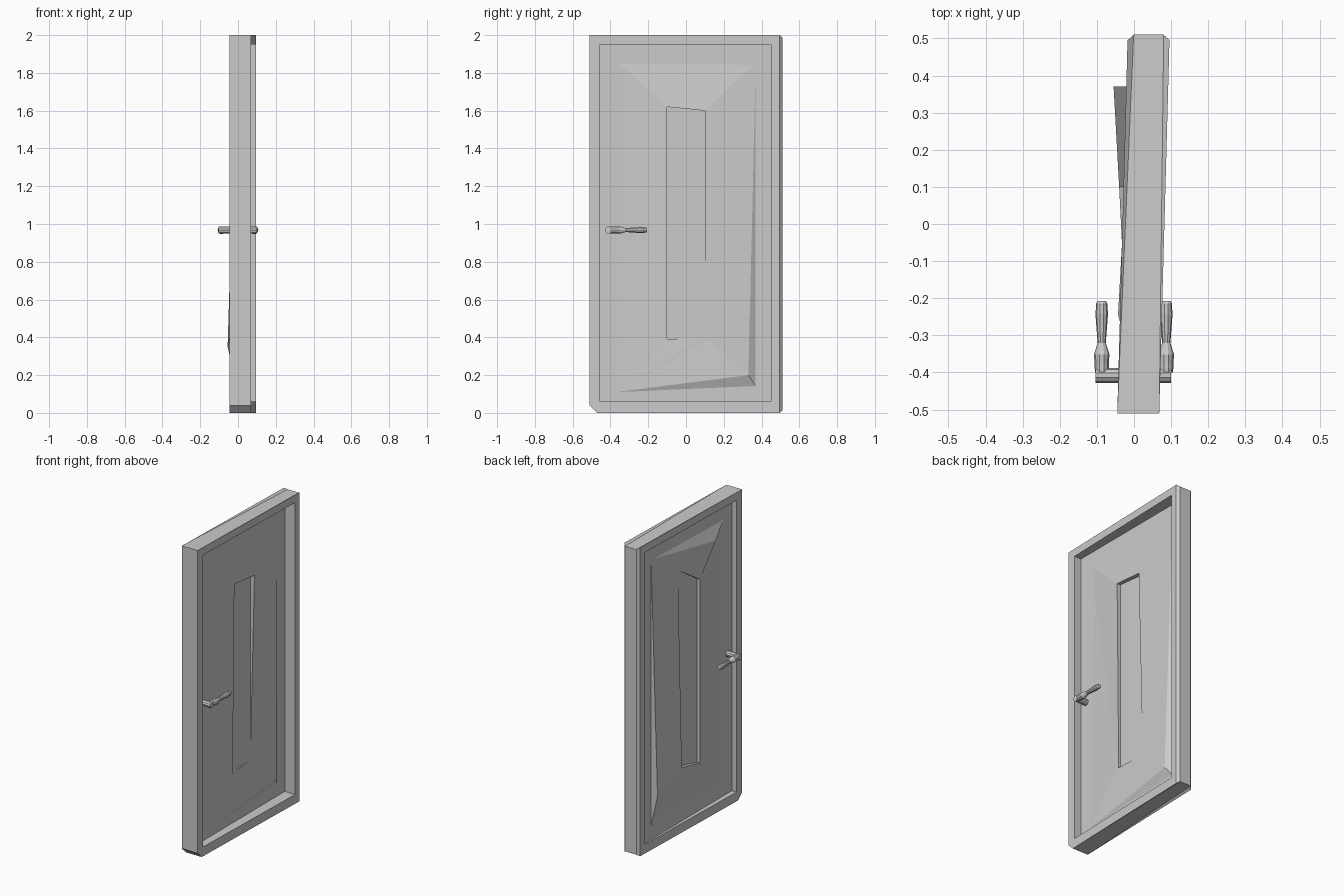
import bpy, bmesh, math

if "Cube" in bpy.data.objects:
    bpy.data.objects.remove(bpy.data.objects["Cube"])


def make_object(name, verts, faces):
    bm = bmesh.new()
    vs = [bm.verts.new(v) for v in verts]
    for f in faces:
        bm.faces.new([vs[i] for i in f])
    bmesh.ops.remove_doubles(bm, verts=bm.verts, dist=0.0005)
    bmesh.ops.recalc_face_normals(bm, faces=bm.faces)
    me = bpy.data.meshes.new(name)
    bm.to_mesh(me)
    bm.free()
    ob = bpy.data.objects.new(name, me)
    bpy.context.collection.objects.link(ob)
    return ob


# Door frame: a slightly skewed ring with one clipped corner and a chamfered hinge edge
HALF = 0.0565
def skew(side, y, inset=0.0):
    return 0.0255 + 0.0275 * y + side * (HALF - inset)

outer = [(-0.51, 0.04), (-0.47, 0), (0.495, 0), (0.495, 2), (-0.51, 2)]
inner = [(-0.455, 0.06), (-0.455, 0.06), (0.45, 0.06), (0.45, 1.95), (-0.455, 1.95)]
verts, faces = [], []
for (y, z), (iy, iz) in zip(outer, inner):
    hinge = y > 0
    my = 0.51 if hinge else y
    mz = min(max(z, 0.012), 1.988) if hinge else z
    cut = 0.016 if hinge else 0.0
    verts += [(skew(-1, iy), iy, iz), (skew(-1, y), y, z), (skew(-1, my, cut), my, mz),
              (skew(1, my, cut), my, mz), (skew(1, y), y, z), (skew(1, iy), iy, iz)]
n = len(outer)
bm_faces = []
for i in range(n):
    j = (i + 1) % n
    for k in range(6):
        m = (k + 1) % 6
        bm_faces.append((i * 6 + k, i * 6 + m, j * 6 + m, j * 6 + k))
make_object("door_frame", verts, bm_faces)

# Thin flat leaf set inside the frame
bpy.ops.mesh.primitive_cube_add(size=1, location=(0.005, -0.002, 1.005))
leaf = bpy.context.object
leaf.name = "door_leaf"
leaf.scale = (0.03, 0.93, 1.91)


# Uneven hewn panel on each side: sloping ring around a narrow sunken slot
def panel(name, ring, rim, extra, slopes, floor):
    v = ring + rim + extra + [(floor, y, z) for _, y, z in rim]
    base = len(ring + rim + extra)
    f = list(slopes)
    for i in range(4):
        j = (i + 1) % 4
        f.append((4 + i, 4 + j, base + j, base + i))
    return make_object(name, v, f)

panel("panel_right",
      [(0.018, -0.37, 1.865), (0.018, 0.37, 1.86), (0.019, 0.37, 0.14), (0.020, -0.37, 0.11)],
      [(0.044, -0.1, 1.62), (0.048, 0.1, 1.6), (0.018, 0.1, 0.4), (0.032, -0.1, 0.39)],
      [(0.045, 0.33, 0.2)],
      [(0, 1, 5, 4), (1, 2, 8), (1, 8, 6, 5), (2, 3, 8), (3, 7, 6, 8), (0, 4, 7), (0, 7, 3)],
      0.017)
panel("panel_left",
      [(-0.009, 0.37, 1.87), (-0.009, -0.37, 1.85), (-0.009, -0.37, 0.13), (-0.009, 0.37, 0.15)],
      [(-0.012, 0.1, 1.7), (-0.03, -0.1, 1.57), (-0.03, -0.1, 0.38), (-0.04, 0.1, 0.43)],
      [(-0.055, 0.37, 0.35), (-0.043, -0.245, 1.77)],
      [(0, 9, 1), (0, 8, 3), (0, 9, 5, 4), (9, 1, 5), (1, 2, 6, 5),
       (2, 3, 7, 6), (3, 8, 7), (0, 4, 7, 8)],
      -0.007)

# Spindle through the door
HZ = 0.968
bpy.ops.mesh.primitive_cylinder_add(vertices=10, radius=0.02, depth=0.203,
                                    location=(-0.002, -0.408, HZ),
                                    rotation=(0, math.pi / 2, 0))
bpy.context.object.name = "handle_spindle"

# Turned lever handles on both sides
profile = [(-0.40, 0.018), (-0.388, 0.019), (-0.375, 0.019), (-0.352, 0.021), (-0.32, 0.011),
           (-0.243, 0.017), (-0.22, 0.015), (-0.214, 0.015), (-0.207, 0.011)]
SIDES = 10
for name, x in (("lever_left", -0.087), ("lever_right", 0.087)):
    v = [(x + r * math.cos(math.tau * k / SIDES), y, HZ + r * math.sin(math.tau * k / SIDES))
         for y, r in profile for k in range(SIDES)]
    f = [(i * SIDES + k, i * SIDES + (k + 1) % SIDES,
          (i + 1) * SIDES + (k + 1) % SIDES, (i + 1) * SIDES + k)
         for i in range(len(profile) - 1) for k in range(SIDES)]
    f += [tuple(range(SIDES)), tuple(range(len(v) - SIDES, len(v)))]
    make_object(name, v, f)
